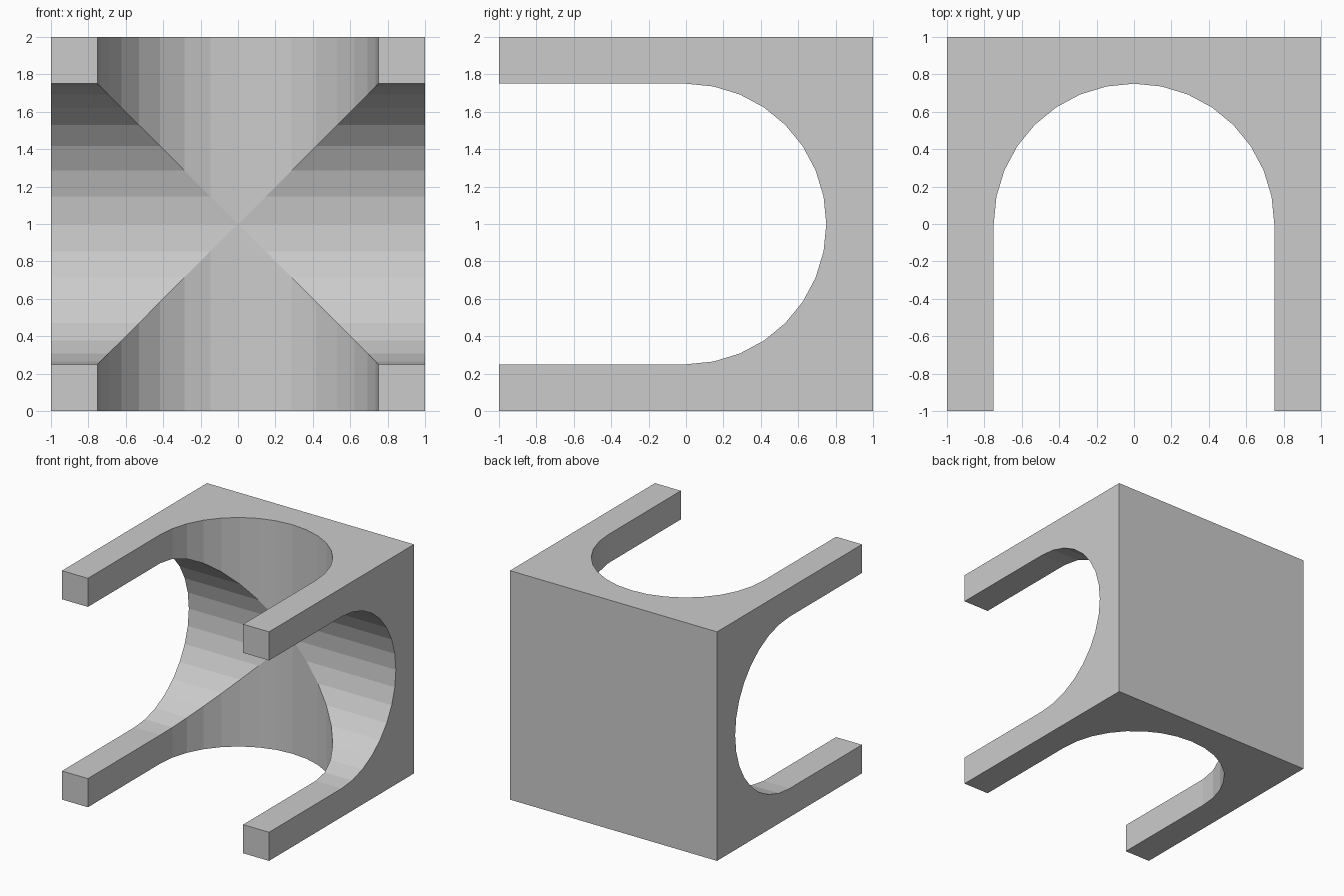
import bpy, bmesh, math

if "Cube" in bpy.data.objects:
    bpy.data.objects.remove(bpy.data.objects["Cube"])

R, SEGS = 0.75, 16   # channel radius, facets in the half-round end


def channel_cutter(name, axis):
    """Round-ended slot, open to the front, running along x or z."""
    arc = [(R * math.cos(math.pi * i / SEGS), R * math.sin(math.pi * i / SEGS))
           for i in range(SEGS + 1)]
    profile = [(R, -1.5)] + arc + [(-R, -1.5)]

    def place(u, y, t):
        return (u, y, 1 + t) if axis == 'z' else (t, y, 1 + u)

    bm = bmesh.new()
    a = [bm.verts.new(place(u, y, -1.5)) for u, y in profile]
    b = [bm.verts.new(place(u, y, 1.5)) for u, y in profile]
    bm.faces.new(a)
    bm.faces.new(b)
    for i in range(len(a)):
        j = (i + 1) % len(a)
        bm.faces.new((a[i], a[j], b[j], b[i]))
    bmesh.ops.recalc_face_normals(bm, faces=bm.faces)
    mesh = bpy.data.meshes.new(name)
    bm.to_mesh(mesh)
    bm.free()
    obj = bpy.data.objects.new(name, mesh)
    bpy.context.collection.objects.link(obj)
    obj.hide_render = True
    return obj


# Solid block
bpy.ops.mesh.primitive_cube_add(size=2, location=(0, 0, 1))
block = bpy.context.object
block.name = "channelled_block"

# Carve the vertical and the sideways channel
for axis in 'zx':
    cutter = channel_cutter("channel_cutter_" + axis, axis)
    mod = block.modifiers.new("cut_" + axis, 'BOOLEAN')
    mod.operation = 'DIFFERENCE'
    mod.solver = 'EXACT'
    mod.object = cutter
    bpy.context.view_layer.objects.active = block
    bpy.ops.object.modifier_apply(modifier=mod.name)
    bpy.data.objects.remove(cutter)
